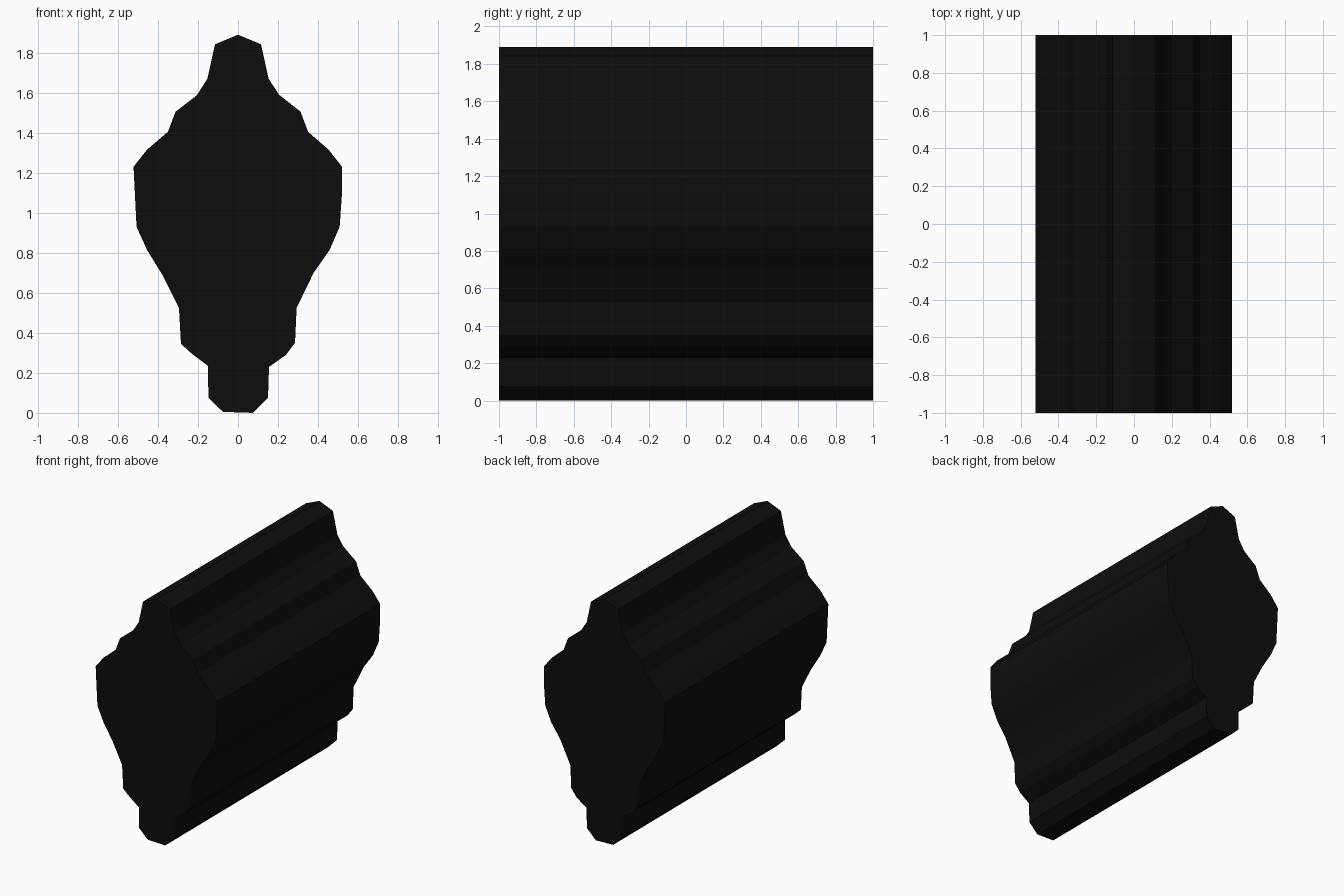
import bpy
import bmesh

if "Cube" in bpy.data.objects:
    bpy.data.objects.remove(bpy.data.objects["Cube"])

# Near-black finish
black = bpy.data.materials.new("matte black")
black.diffuse_color = (0.004, 0.004, 0.004, 1)
black.use_nodes = True
black.node_tree.nodes["Principled BSDF"].inputs["Base Color"].default_value = black.diffuse_color

# Stepped moulding outline in x, z: right side going down, left side going up
right = [(0, 1.89), (.115, 1.842), (.153, 1.67), (.205, 1.59), (.313, 1.505),
         (.35, 1.405), (.453, 1.315), (.52, 1.23), (.52, 1.10), (.508, .93),
         (.458, .815), (.378, .70), (.293, .525), (.285, .35), (.24, .29),
         (.155, .23), (.15, .075), (.075, 0)]
left = [(-.075, .005), (-.148, .075), (-.15, .235), (-.23, .295), (-.285, .345),
        (-.295, .525), (-.375, .685), (-.455, .815), (-.507, .93), (-.522, 1.23),
        (-.455, 1.315), (-.35, 1.405), (-.312, 1.505), (-.205, 1.588),
        (-.153, 1.67), (-.115, 1.842)]

# Front cap, extruded straight back along y
bm = bmesh.new()
cap = bm.faces.new([bm.verts.new((x, -1, z)) for x, z in right + left])
ext = bmesh.ops.extrude_face_region(bm, geom=[cap], use_keep_orig=True)
moved = [g for g in ext["geom"] if isinstance(g, bmesh.types.BMVert)]
bmesh.ops.translate(bm, verts=moved, vec=(0, 2, 0))
bmesh.ops.recalc_face_normals(bm, faces=bm.faces[:])

mesh = bpy.data.meshes.new("moulding_bar")
bm.to_mesh(mesh)
bm.free()
mesh.materials.append(black)
bar = bpy.data.objects.new("moulding_bar", mesh)
bpy.context.collection.objects.link(bar)
